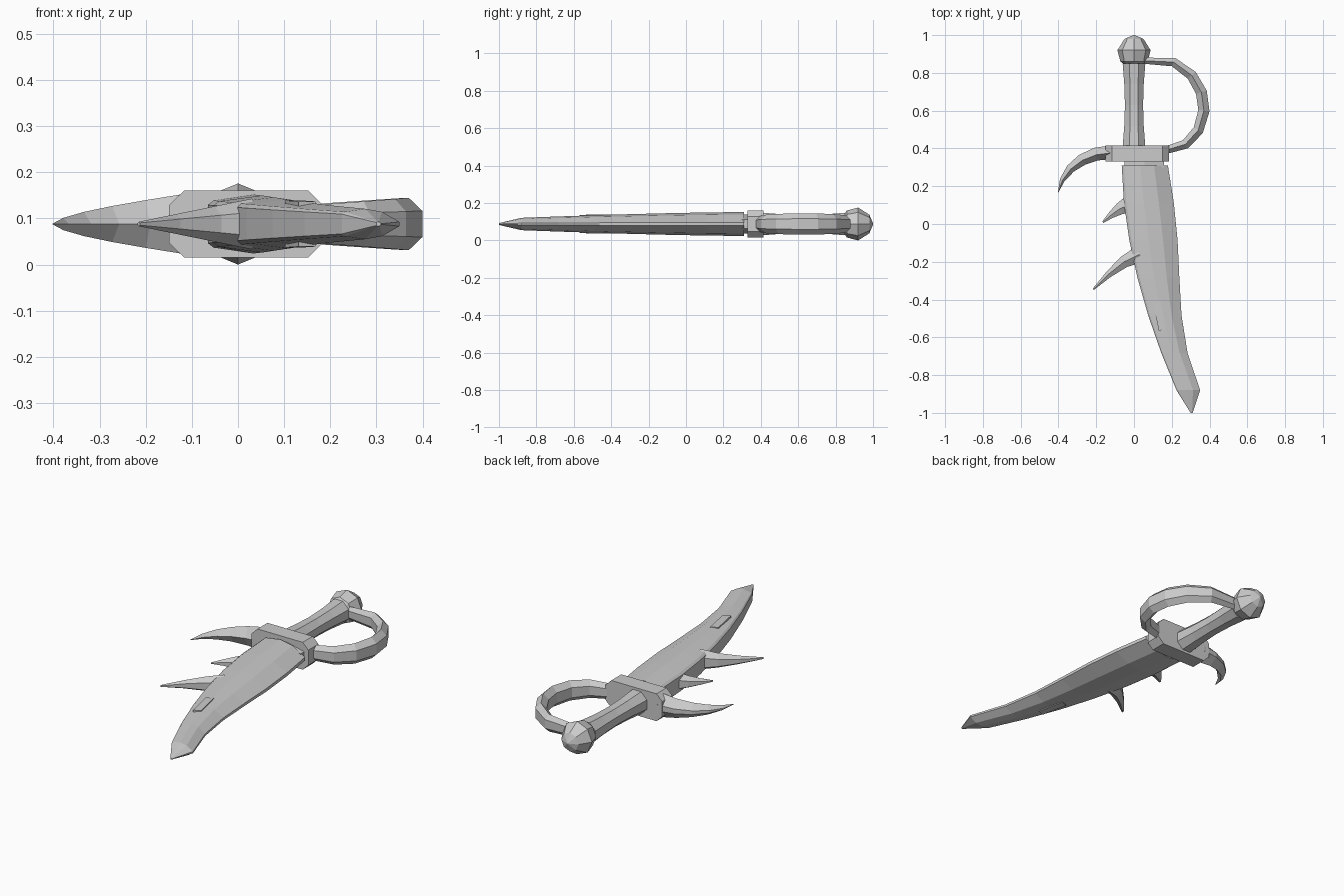
import bpy
import bmesh
from math import sin, cos, pi, radians

MID = 0.088  # height of the weapon's flat middle plane

default_cube = bpy.data.objects.get("Cube")
if default_cube:
    bpy.data.objects.remove(default_cube, do_unlink=True)

steel = bpy.data.materials.new("light_grey")
steel.use_nodes = True
grey = (0.6, 0.6, 0.6, 1)
steel.diffuse_color = grey
steel.node_tree.nodes["Principled BSDF"].inputs["Base Color"].default_value = grey


def loft(name, stations, profile):
    """Skin flat-shaded cross-sections and cap both ends.

    A station is (start, end, half_height), with start and end in the plan.
    The profile pairs a fraction of the way from start to end with a fraction
    of the half height; it is mirrored below the middle plane.
    """
    outline = profile + [(t, -f) for t, f in reversed(profile) if f > 0]
    count = len(outline)
    bm = bmesh.new()
    rings = []
    for start, end, height in stations:
        ring = []
        for t, f in outline:
            x = start[0] + (end[0] - start[0]) * t
            y = start[1] + (end[1] - start[1]) * t
            ring.append(bm.verts.new((x, y, MID + height * f)))
        rings.append(ring)
    for near, far in zip(rings, rings[1:]):
        for i in range(count):
            j = (i + 1) % count
            bm.faces.new((near[i], near[j], far[j], far[i]))
    bm.faces.new(rings[0])
    bm.faces.new(rings[-1])
    bmesh.ops.recalc_face_normals(bm, faces=bm.faces)
    mesh = bpy.data.meshes.new(name)
    bm.to_mesh(mesh)
    bm.free()
    mesh.materials.append(steel)
    bpy.context.collection.objects.link(bpy.data.objects.new(name, mesh))


def steps(count):
    """Even fractions from zero to one."""
    return [i / count for i in range(count + 1)]


def across(x, y, angle, half_width, height):
    """Station centred on a point of a path, spread along the given angle."""
    dx, dy = half_width * cos(angle), half_width * sin(angle)
    return (x - dx, y - dy), (x + dx, y + dy), height


def straight(left, right, y, height):
    """Station running square across the weapon."""
    return (left, y), (right, y), height


def octagon(turn):
    """Upper half of an eight-sided section, turned by a part of one side."""
    radius = 0.5 / cos(turn * pi / 4)
    angles = [pi - (i + turn) * pi / 4 for i in range(5) if i + turn <= 4]
    return [(0.5 + radius * cos(a), max(0, round(2 * radius * sin(a), 4)))
            for a in angles]


hexagon = [(0, 0.5), (0.5, 1), (1, 0.5)]
chamfered = [(0, 0.55), (0.1, 1), (0.9, 1), (1, 0.55)]
horn_section = [(0, 0), (0.45, 1), (1, 0.25)]
blade_section = [(0, 0.65), (0.05, 0.8), (0.4, 1), (0.7, 0.8), (1, 0.14)]


def blade_station(s):
    """Curved thick spine on one side, swelling then tapering width."""
    spine = 0.29 * s ** 1.8 - 0.065
    width = 0.195 + 0.07 * cos(pi * (s - 0.2) / 0.8)
    return straight(spine, spine + width, 0.31 - 1.19 * s, 0.064 - 0.031 * s ** 1.5)


# Blade with its short pointed tip
blade_tip = straight(0.3, 0.31, -1, 0.005)
loft("blade", [blade_station(s) for s in steps(6)] + [blade_tip], blade_section)

# Raised sliver on both blade faces
loft("blade_inlay", [across(0.15, -0.56, 0.4, 0.02, 0.049),
                     across(0.12, -0.41, 0.4, 0.02, 0.051)], [(0, 1), (1, 1)])

# Collar and cross guard
loft("blade_collar", [straight(-0.05, 0.16, y, 0.05) for y in (0.3, 0.34)], hexagon)
loft("cross_guard", [straight(-0.15, 0.185, y, 0.073) for y in (0.33, 0.415)],
     chamfered)


def turned(name, rows, section):
    """Part turned around the long axis from rows of position and radius."""
    loft(name, [straight(-r, r, y, r) for y, r in rows], section)


# Waisted grip and faceted pommel
turned("grip", [(0.41 + 0.44 * s, 0.06 - 0.012 * sin(pi * s)) for s in steps(4)],
       octagon(0.5))
turned("pommel", [(0.845, 0.05), (0.86, 0.072), (0.92, 0.088), (0.98, 0.05),
                  (1, 0.004)], octagon(0))


def bow_station(degrees):
    """Point on the leaning oval of the hand guard, heaviest at the side."""
    a = radians(degrees)
    x = 0.135 + 0.235 * cos(a) - 0.015 * sin(a)
    y = 0.63 + 0.245 * sin(a)
    return across(x, y, a, 0.02 + 0.01 * cos(a), 0.04 + 0.017 * cos(a))


# Hand guard from pommel to cross guard
loft("hand_guard", [bow_station(d) for d in (107, 68, 40, 16, -7, -33, -58, -90)],
     hexagon)


def horn_station(s):
    """Quarter oval that thins to a point."""
    a = radians(90 + 82 * s)
    taper = 1.01 - s
    return across(0.285 * cos(a) - 0.12, 0.13 + 0.25 * sin(a), a,
                  0.036 * taper * (1 + s), 0.064 * taper)


# Curved horn on the cross guard
loft("guard_horn", [horn_station(s) for s in steps(5)], horn_section)


def spike(name, root, reach, drop, height):
    """Bent spike growing out of the spine of the blade."""
    x, y = root
    loft(name, [across(x - reach * s, y - drop * s ** 1.4, radians(120),
                       0.045 - 0.04 * s, height * (1.1 - s)) for s in steps(3)],
         hexagon)


# Spikes on the spine
spike("upper_spike", (-0.03, 0.1), 0.135, 0.09, 0.04)
spike("lower_spike", (0.03, -0.16), 0.245, 0.185, 0.05)
